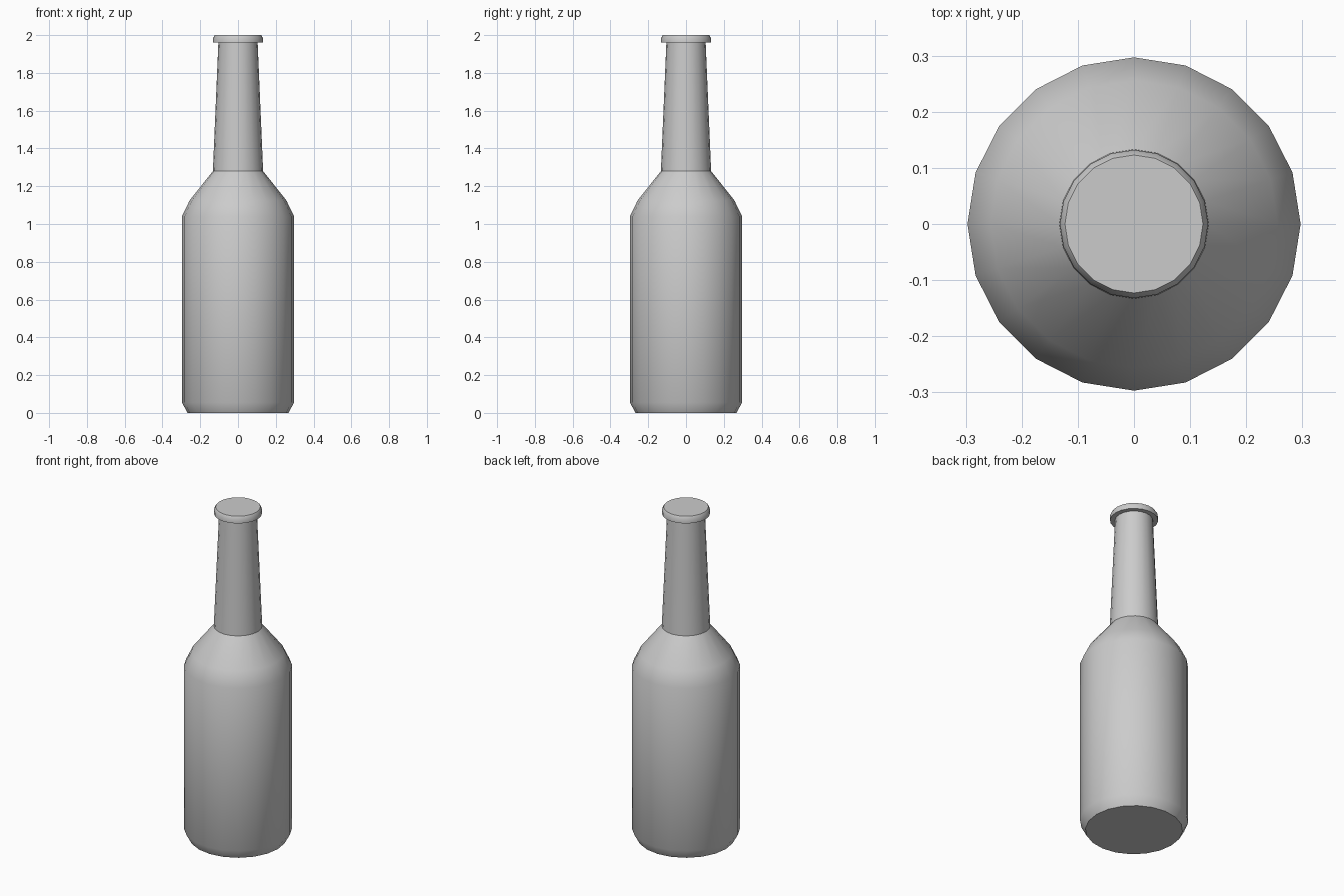
import bpy, bmesh, math

if "Cube" in bpy.data.objects:
    bpy.data.objects.remove(bpy.data.objects["Cube"])

SIDES = 20

# Outer profile (radius, height): base bevel, body, shoulder, neck, lip
profile = [(0.267, 0.0), (0.297, 0.055), (0.297, 1.04), (0.256, 1.125),
           (0.133, 1.28), (0.104, 1.96), (0.132, 1.96), (0.132, 1.985),
           (0.123, 2.0)]

bm = bmesh.new()
rings = []
for r, z in profile:
    rings.append([bm.verts.new((r * math.cos(2 * math.pi * i / SIDES),
                                r * math.sin(2 * math.pi * i / SIDES), z))
                  for i in range(SIDES)])

# Walls
for low, high in zip(rings, rings[1:]):
    for i in range(SIDES):
        j = (i + 1) % SIDES
        bm.faces.new((low[i], low[j], high[j], high[i]))

# Flat base and closed top
bm.faces.new(rings[0][::-1])
bm.faces.new(rings[-1])
bm.normal_update()

mesh = bpy.data.meshes.new("bottle")
bm.to_mesh(mesh)
bm.free()
bottle = bpy.data.objects.new("bottle", mesh)
bpy.context.collection.objects.link(bottle)

# Smooth sides with crisp base and lip edges
bpy.context.view_layer.objects.active = bottle
bottle.select_set(True)
bpy.ops.object.shade_smooth_by_angle(angle=math.radians(35))
